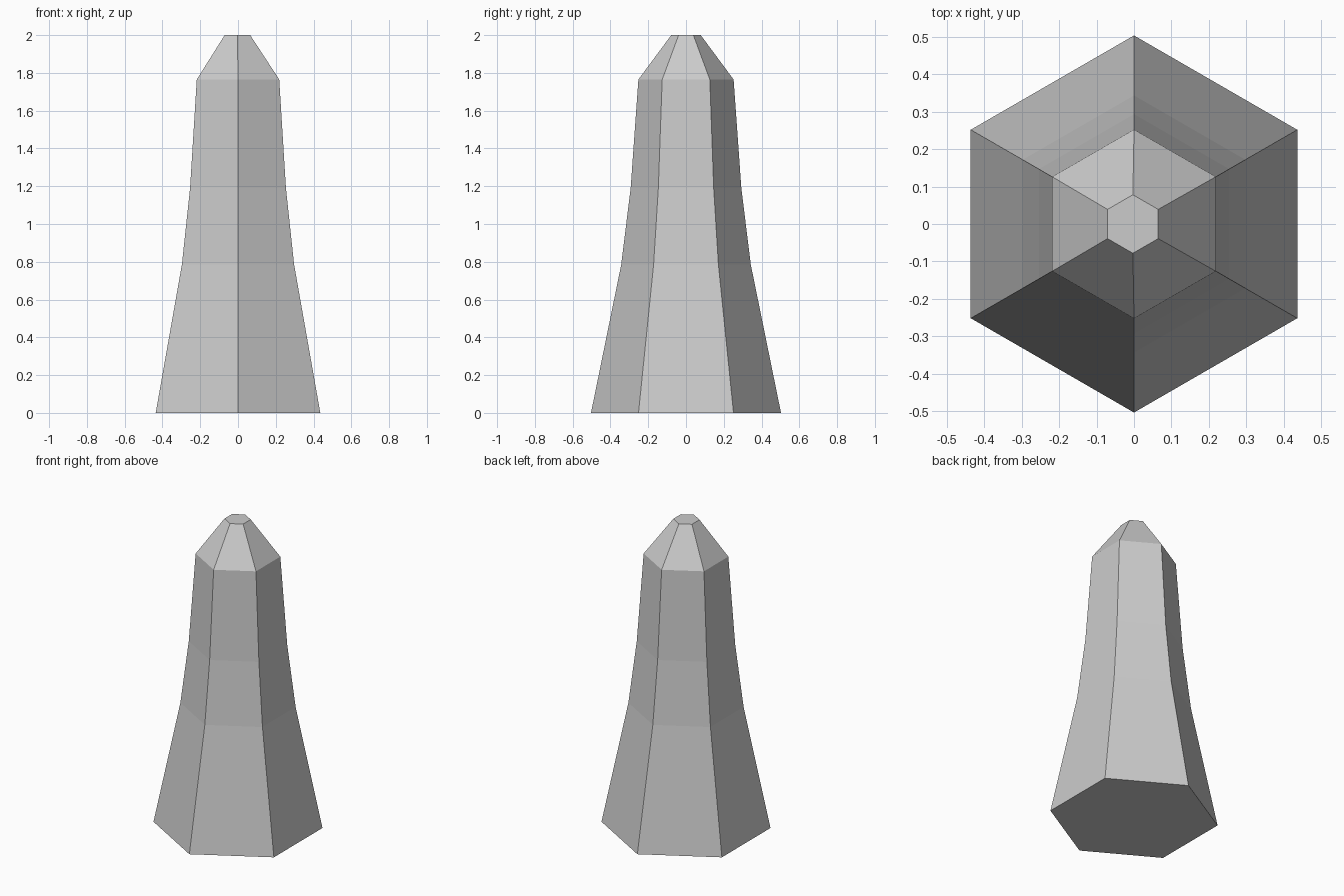
import bpy, bmesh
from math import sin, cos, pi

if "Cube" in bpy.data.objects:
    bpy.data.objects.remove(bpy.data.objects["Cube"])

SIDES = 6
# Profile of the tapering post: radius, height, x offset
PROFILE = [(0.503, 0.0, 0), (0.343, 0.785, 0), (0.293, 1.19, 0),
           (0.252, 1.765, 0), (0.078, 2.0, -0.003)]

bm = bmesh.new()
rings = [[bm.verts.new((dx + r * sin(2 * pi * i / SIDES), r * cos(2 * pi * i / SIDES), z))
          for i in range(SIDES)] for r, z, dx in PROFILE]

# Side walls between neighbouring rings
for low, high in zip(rings, rings[1:]):
    for i in range(SIDES):
        j = (i + 1) % SIDES
        bm.faces.new((low[i], low[j], high[j], high[i]))

# Base and flat tip
bm.faces.new(rings[0])
bm.faces.new(rings[-1])
bmesh.ops.recalc_face_normals(bm, faces=bm.faces)

mesh = bpy.data.meshes.new("hexagonal_post")
bm.to_mesh(mesh)
bm.free()
post = bpy.data.objects.new("hexagonal_post", mesh)
bpy.context.collection.objects.link(post)
